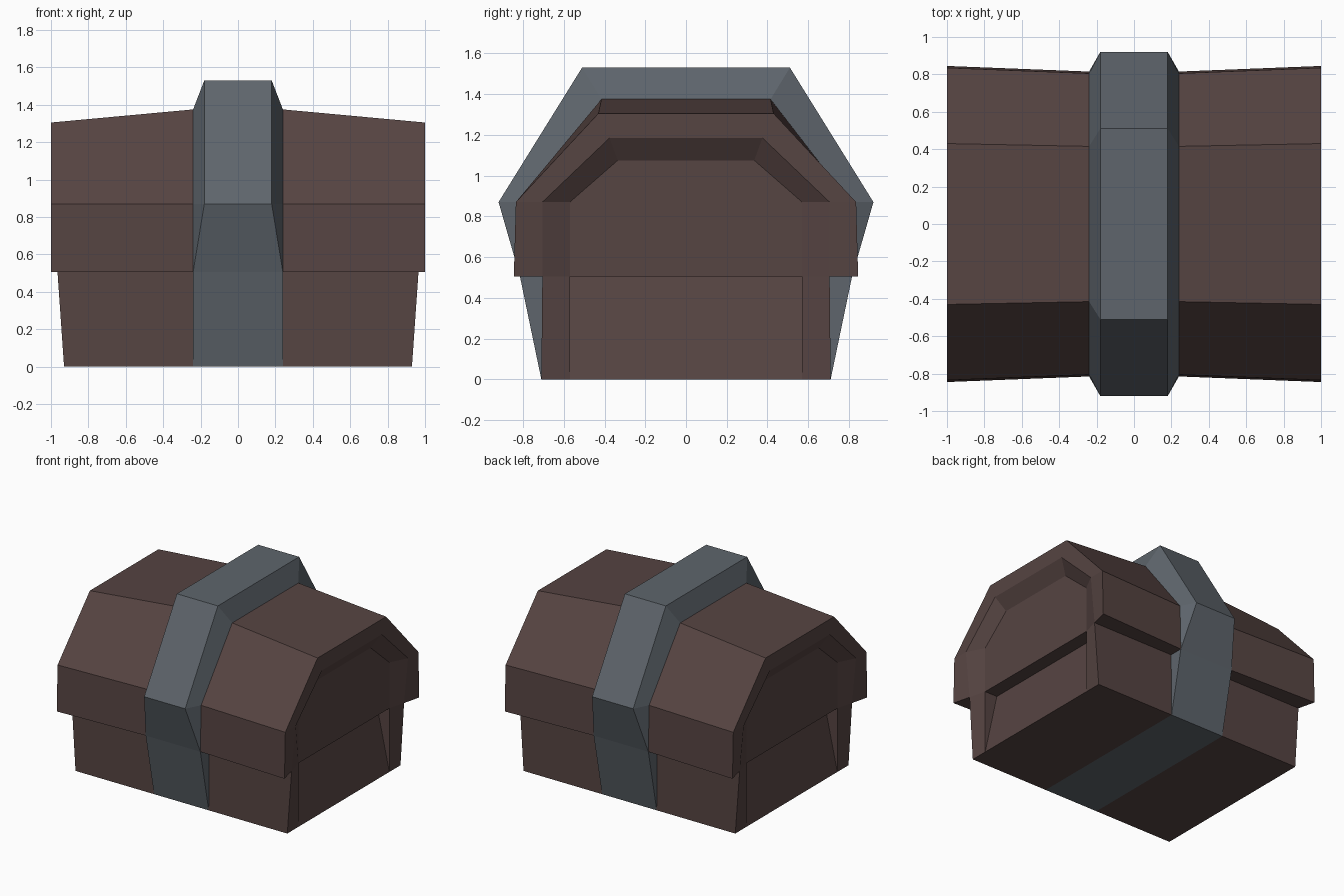
import bpy, bmesh

if "Cube" in bpy.data.objects:
    bpy.data.objects.remove(bpy.data.objects["Cube"])


def material(name, rgb):
    m = bpy.data.materials.new(name)
    m.diffuse_color = (*rgb, 1)
    m.use_nodes = True
    m.node_tree.nodes["Principled BSDF"].inputs["Base Color"].default_value = m.diffuse_color
    return m


wood = material("dark brown wood", (0.093, 0.058, 0.0545))
metal = material("steel grey metal", (0.112, 0.130, 0.150))


def arch(points):
    """Mirror a right-hand profile of (x, y, z) points over y = 0 into an open arch."""
    return points + [(x, -y, z) for x, y, z in reversed(points)]


def build(name, rows, mat, closed=False, caps=(), extra=(), mirror=False):
    """Skin rows of equal length, add faces given as point lists, weld the seams."""
    bm = bmesh.new()
    for a, b in zip(rows, rows[1:]):
        n = len(a)
        for i in range(n if closed else n - 1):
            j = (i + 1) % n
            pts = []
            for p in (a[i], a[j], b[j], b[i]):
                if p not in pts:
                    pts.append(p)
            if len(pts) > 2:
                bm.faces.new([bm.verts.new(p) for p in pts])
    for f in list(caps) + list(extra):
        bm.faces.new([bm.verts.new(p) for p in f])
    bmesh.ops.remove_doubles(bm, verts=bm.verts, dist=1e-4)
    bmesh.ops.recalc_face_normals(bm, faces=bm.faces)
    me = bpy.data.meshes.new(name)
    bm.to_mesh(me)
    bm.free()
    me.materials.append(mat)
    ob = bpy.data.objects.new(name, me)
    bpy.context.collection.objects.link(ob)
    if mirror:
        ob.modifiers.new("Mirror", 'MIRROR').use_axis[0] = True
    return ob


SEAM = 0.505   # height where lid meets base
W = 0.24       # half width of the band

# Lid: inner section at the band, outer rim, recess edge, sunk end panel
lid_in = arch([(W, .815, SEAM), (W, .805, .87), (W, .415, 1.375)])
lid_out = arch([(1, .845, SEAM), (1, .835, .87), (1, .43, 1.305)])
recess = arch([(.965, .705, SEAM), (1, .705, .87), (1, .375, 1.185)])
panel = arch([(.93, .57, SEAM), (.93, .57, .87), (.93, .335, 1.075)])
rows = [lid_in, lid_out, recess, panel]
underside = [r[0] for r in rows] + [r[-1] for r in reversed(rows)]
build("lid", rows, wood, caps=[panel, underside, lid_in], mirror=True)

# Base: tapered box with corner posts and a sloping end panel
base_rows = []
for z, post_x, y, panel_x in ((0, .93, .71, .93), (SEAM, .965, .705, .82)):
    base_rows.append(arch([(W, y, z), (post_x, y, z), (.93, .57, z), (panel_x, .57, z)]))
build("base", base_rows, wood, closed=True,
      caps=[[p for i, p in enumerate(base_rows[0]) if i not in (3, 4)], base_rows[1]],
      mirror=True)

# Band: bevelled metal strap running all the way round
band_rows = []
for x in (-W, -.18, .18, W):
    raised = abs(x) < W
    shoulder = (x, .92, .87) if raised else (x, .805, .87)
    top = (x, .51, 1.53) if raised else (x, .415, 1.375)
    s = W if x > 0 else -W
    band_rows.append(arch([(s, .71, 0), (s, .815, SEAM), shoulder, top]))
build("band", band_rows, metal, closed=True, caps=[band_rows[0], band_rows[-1]])
